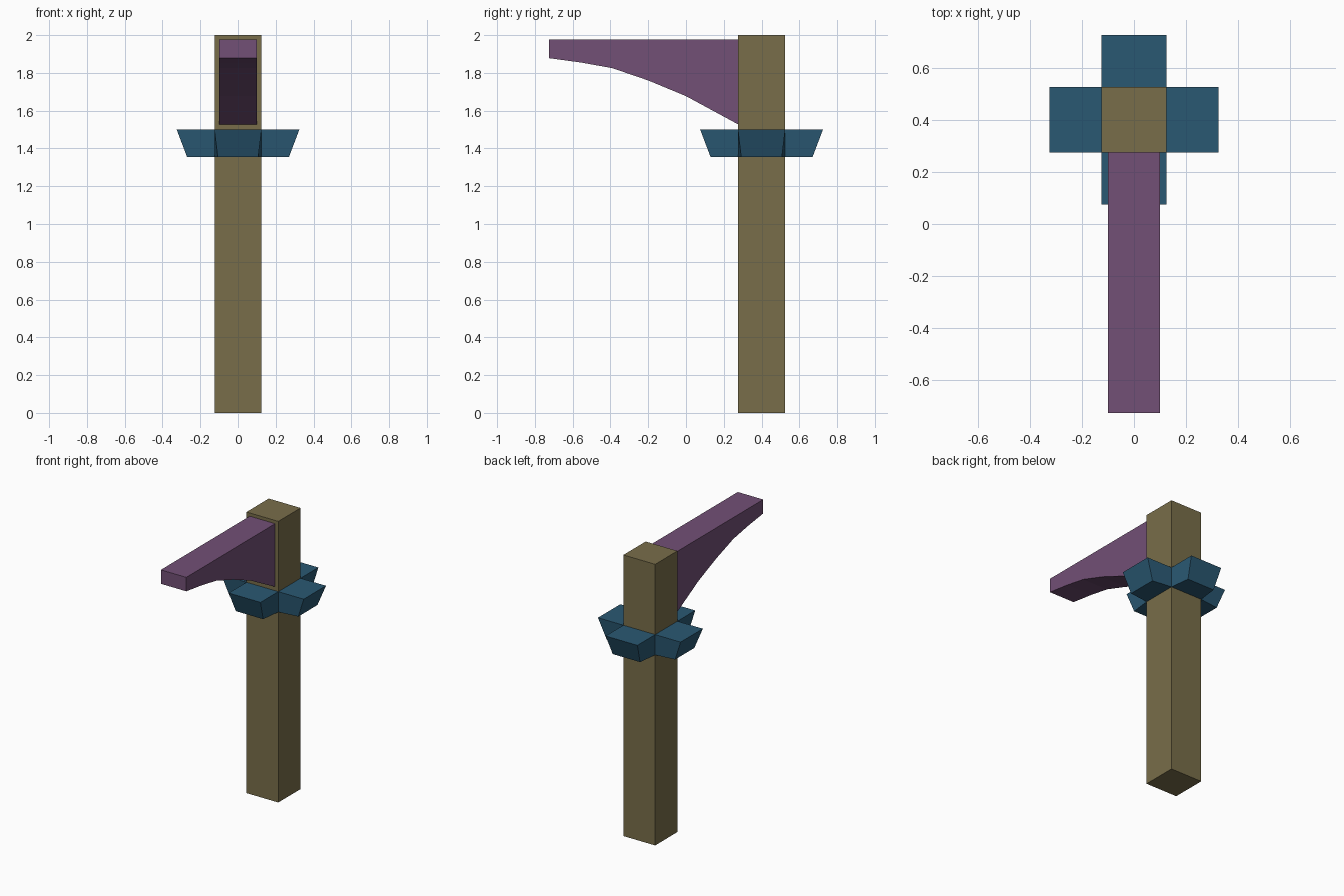
import bpy, bmesh
from mathutils import Vector

if "Cube" in bpy.data.objects:
    bpy.data.objects.remove(bpy.data.objects["Cube"])

POST_Y = 0.4      # centre line of the post
HALF = 0.125      # half thickness of the post


def finish(name, bm, color):
    bmesh.ops.recalc_face_normals(bm, faces=bm.faces[:])
    mesh = bpy.data.meshes.new(name)
    bm.to_mesh(mesh)
    bm.free()
    mat = bpy.data.materials.new(name + "_paint")
    mat.diffuse_color = (*color, 1)
    mat.use_nodes = True
    mat.node_tree.nodes["Principled BSDF"].inputs["Base Color"].default_value = mat.diffuse_color
    mesh.materials.append(mat)
    obj = bpy.data.objects.new(name, mesh)
    bpy.context.collection.objects.link(obj)
    return obj


def box(center, size):
    bm = bmesh.new()
    bmesh.ops.create_cube(bm, size=1)
    for v in bm.verts:
        v.co = Vector(center) + v.co * Vector(size)
    return bm


# Upright square post
finish("post", box((0, POST_Y, 1), (2 * HALF, 2 * HALF, 2)), (0.19, 0.155, 0.068))

# Collar: four stubs pulled from a core block, lower outer edges drawn inwards
Z_LOW, Z_HIGH, REACH = 1.355, 1.5, 0.2
bm = box((0, POST_Y, (Z_LOW + Z_HIGH) / 2), (2 * HALF, 2 * HALF, Z_HIGH - Z_LOW))
bm.normal_update()
for side in [f for f in bm.faces if abs(f.normal.z) < 0.5]:
    out = side.normal.copy()
    across = out.cross(Vector((0, 0, 1)))
    end = bmesh.ops.extrude_discrete_faces(bm, faces=[side])["faces"][0]
    for v in end.verts:
        low = v.co.z < (Z_LOW + Z_HIGH) / 2
        v.co += out * (REACH - (0.055 if low else 0))
        if low:
            offset = (v.co - Vector((0, POST_Y, 0))).dot(across)
            v.co -= across * offset * 0.14
finish("collar", bm, (0.023, 0.098, 0.17))

# Bracket arm: side profile with a curved underside, extruded across x
profile = [(0.275, 1.977), (-0.725, 1.977), (-0.725, 1.878), (-0.55, 1.854),
           (-0.39, 1.825), (-0.2, 1.760), (0.0, 1.677), (0.275, 1.528)]
bm = bmesh.new()
face = bm.faces.new([bm.verts.new((-0.1, y, z)) for y, z in profile])
new = bmesh.ops.extrude_face_region(bm, geom=[face])["geom"]
bmesh.ops.translate(bm, vec=(0.2, 0, 0),
                    verts=[g for g in new if isinstance(g, bmesh.types.BMVert)])
# extrude_face_region may drop the source face; close the open side if so
bmesh.ops.holes_fill(bm, edges=[e for e in bm.edges if e.is_boundary], sides=0)
finish("bracket_arm", bm, (0.17, 0.08, 0.18))
